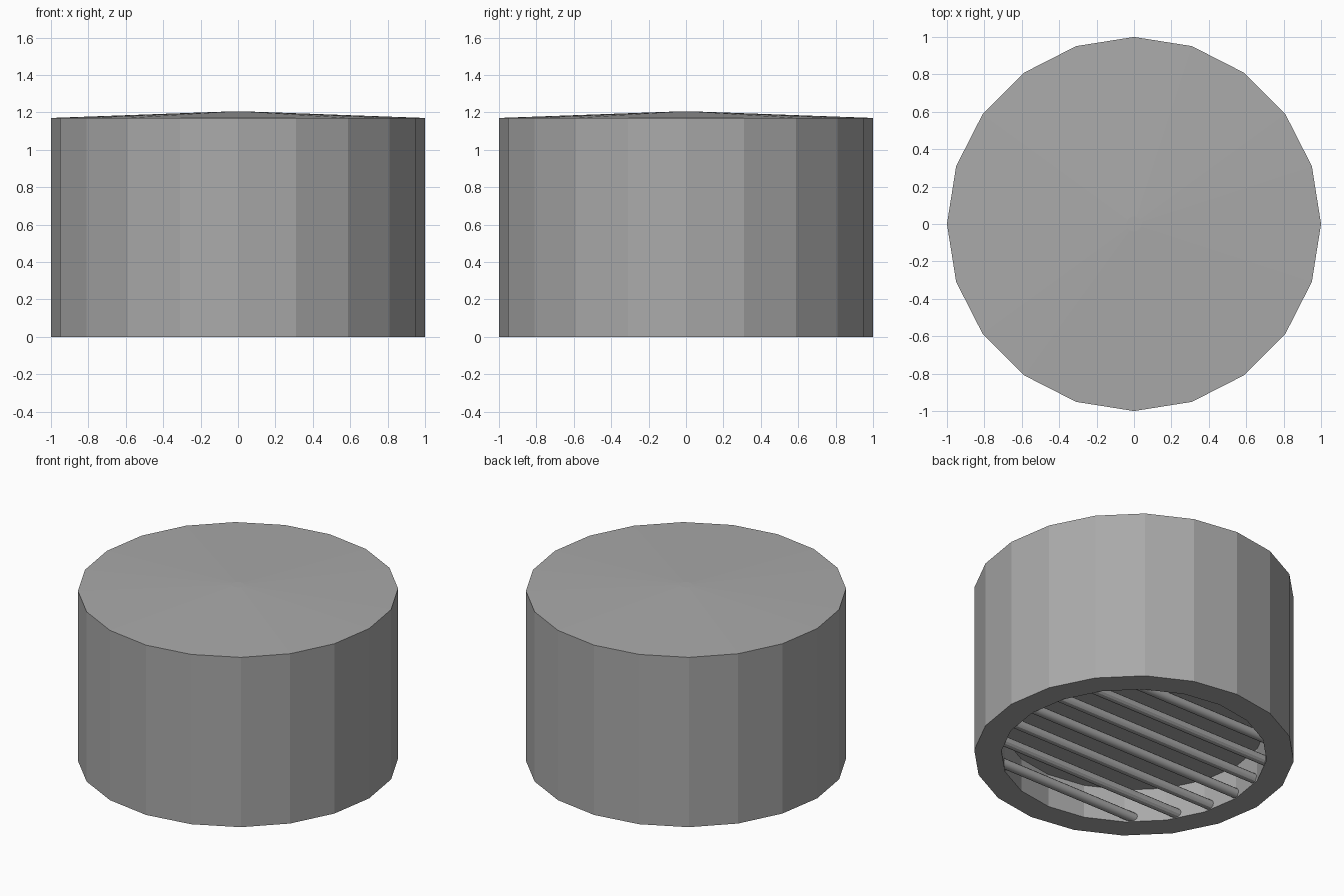
import bpy
import bmesh
import math

SIDES = 20
HOLE_RADIUS = 0.83
BAR_SPACING = 0.215
BAR_RADIUS = 0.032

if "Cube" in bpy.data.objects:
    bpy.data.objects.remove(bpy.data.objects["Cube"])

grey = bpy.data.materials.new("plain grey")
grey.use_nodes = True
colour = (0.4, 0.4, 0.4, 1)
grey.diffuse_color = colour
grey.node_tree.nodes["Principled BSDF"].inputs["Base Color"].default_value = colour


def lathe(name, profile):
    """Turn a (radius, height) profile around z and cap both ends."""
    bm = bmesh.new()
    rings = []
    for radius, z in profile:
        angles = [math.tau * i / SIDES for i in range(SIDES)]
        rings.append([bm.verts.new((radius * math.cos(a), radius * math.sin(a), z))
                      for a in angles])
    for low, high in zip(rings, rings[1:]):
        for i in range(SIDES):
            j = (i + 1) % SIDES
            bm.faces.new((low[i], low[j], high[j], high[i]))
    bm.faces.new(rings[0])
    bm.faces.new(rings[-1])
    bmesh.ops.recalc_face_normals(bm, faces=bm.faces)
    mesh = bpy.data.meshes.new(name)
    bm.to_mesh(mesh)
    bm.free()
    mesh.materials.append(grey)
    obj = bpy.data.objects.new(name, mesh)
    bpy.context.collection.objects.link(obj)


# Drum body: recessed underside, straight wall, shallow conical lid
lathe("drum_body", [(HOLE_RADIUS, 0.23), (HOLE_RADIUS, 0), (1, 0),
                    (1, 1.17), (0.04, 1.205)])

# Grille of parallel round bars across the recess
for k in range(-3, 4):
    y = k * BAR_SPACING
    half_length = math.sqrt(HOLE_RADIUS ** 2 - y ** 2) + 0.02
    bpy.ops.mesh.primitive_cylinder_add(
        vertices=12, radius=BAR_RADIUS, depth=2 * half_length,
        location=(0, y, 0.036), rotation=(0, math.pi / 2, 0))
    bar = bpy.context.object
    bar.name = f"grille_bar_{k + 4}"
    bar.data.materials.append(grey)
    bpy.ops.object.shade_smooth_by_angle()
